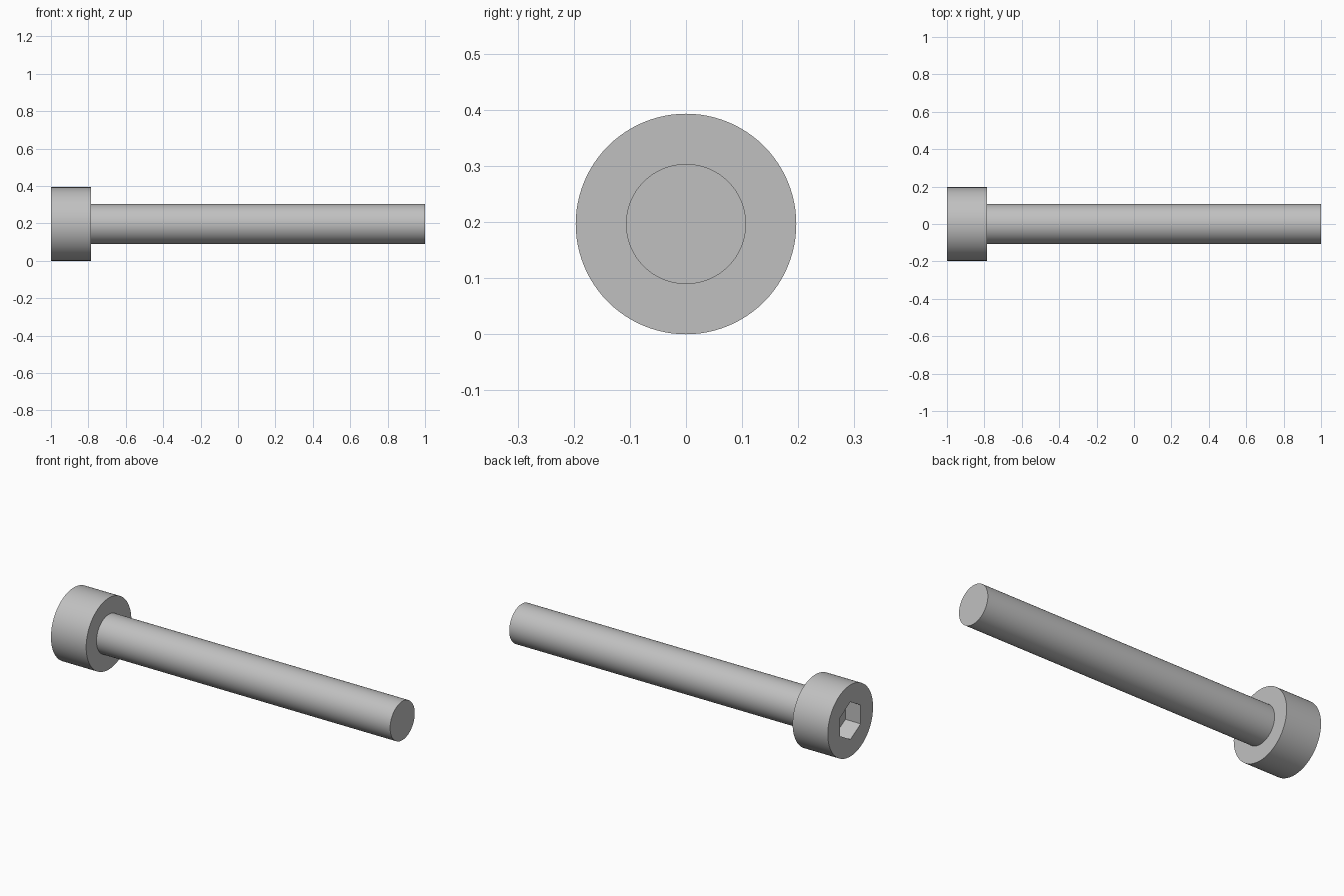
import bpy
import bmesh
import math

cube = bpy.data.objects.get("Cube")
if cube:
    bpy.data.objects.remove(cube, do_unlink=True)

HEAD_RADIUS = 0.1965
SHANK_RADIUS = 0.107
HEX_RADIUS = 0.103
HEAD_END, HEAD_BACK, TIP = -1.0, -0.786, 1.0
SOCKET_FLOOR = -0.907
SIDES = 96

# Plain grey steel
steel = bpy.data.materials.new("grey steel")
steel.use_nodes = True
grey = (0.53, 0.53, 0.53, 1)
steel.diffuse_color = grey
steel.node_tree.nodes["Principled BSDF"].inputs["Base Color"].default_value = grey

bm = bmesh.new()


def ring(x, radius, sides):
    """Closed loop of vertices around the bolt axis, first corner at the top."""
    verts = []
    for i in range(sides):
        a = math.tau * i / sides
        verts.append(bm.verts.new((x, radius * math.sin(a), HEAD_RADIUS + radius * math.cos(a))))
    return verts


def wall(a, b):
    """Join two equal rings with quads."""
    n = len(a)
    for i in range(n):
        j = (i + 1) % n
        bm.faces.new((a[i], a[j], b[j], b[i]))


# Hexagonal socket
socket_floor = ring(SOCKET_FLOOR, HEX_RADIUS, 6)
socket_rim = ring(HEAD_END, HEX_RADIUS, 6)
bm.faces.new(socket_floor)
wall(socket_floor, socket_rim)

# Cylindrical head
head_front = ring(HEAD_END, HEAD_RADIUS, SIDES)
head_back = ring(HEAD_BACK, HEAD_RADIUS, SIDES)
wall(head_front, head_back)

# Shank with flat tip
shank_root = ring(HEAD_BACK, SHANK_RADIUS, SIDES)
shank_tip = ring(TIP, SHANK_RADIUS, SIDES)
wall(head_back, shank_root)
wall(shank_root, shank_tip)
bm.faces.new(shank_tip)

# Flat head face around the socket: each hexagon side owns a fan of the rim
step = SIDES // 6
for k in range(6):
    arc = [head_front[(k * step + i) % SIDES] for i in range(step + 1)]
    bm.faces.new(arc + [socket_rim[(k + 1) % 6], socket_rim[k]])

bmesh.ops.recalc_face_normals(bm, faces=bm.faces)
mesh = bpy.data.meshes.new("socket_head_bolt")
bm.to_mesh(mesh)
bm.free()
mesh.materials.append(steel)

bolt = bpy.data.objects.new("socket_head_bolt", mesh)
bpy.context.collection.objects.link(bolt)

# Smooth round walls, crisp rims and socket corners
bpy.ops.object.select_all(action="DESELECT")
bolt.select_set(True)
bpy.context.view_layer.objects.active = bolt
bpy.ops.object.shade_smooth_by_angle(angle=math.radians(30))
